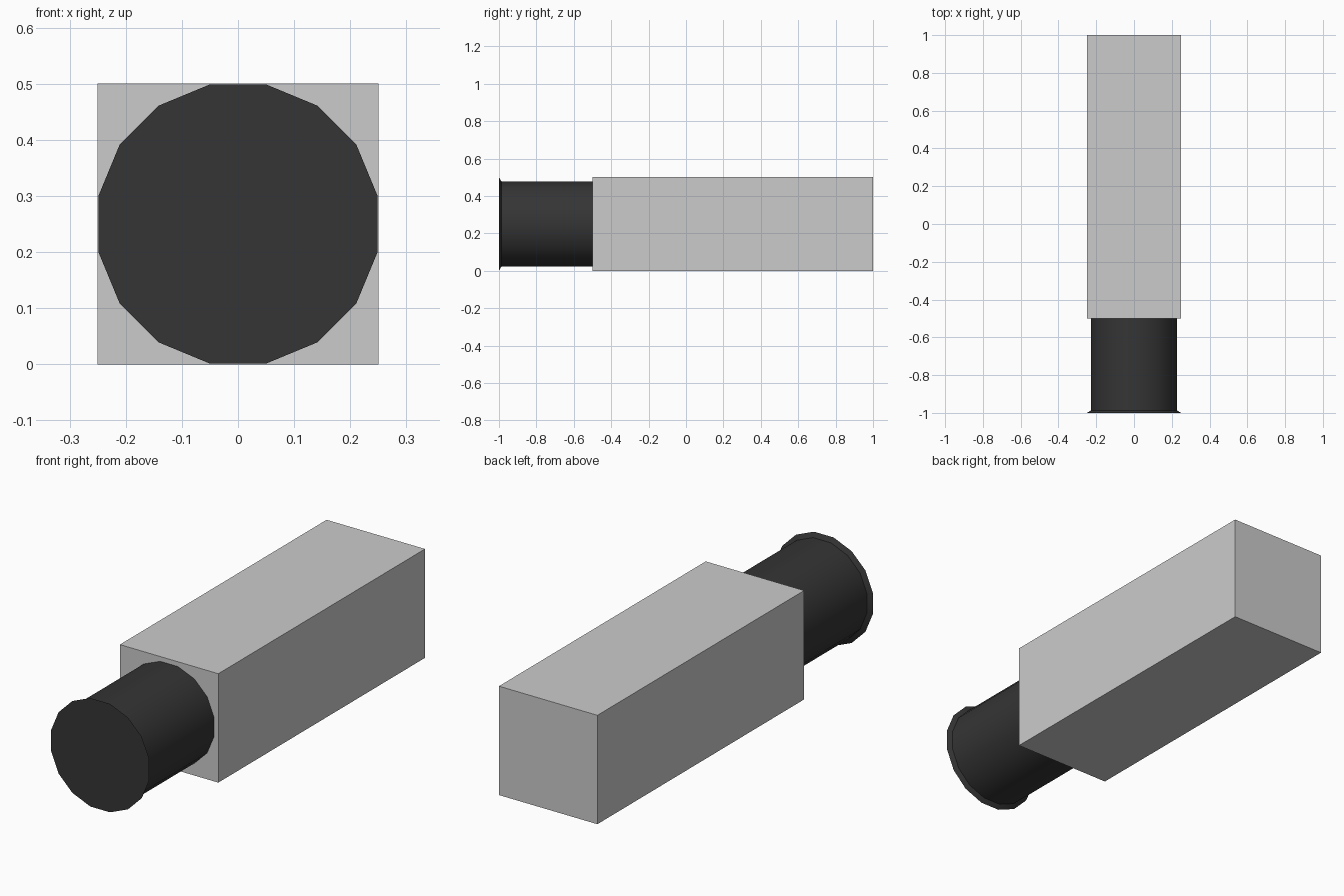
import bpy, bmesh, math

if "Cube" in bpy.data.objects:
    bpy.data.objects.remove(bpy.data.objects["Cube"])

dark = bpy.data.materials.new("dark_grey")
dark.diffuse_color = (0.035, 0.035, 0.035, 1)
dark.use_nodes = True
dark.node_tree.nodes["Principled BSDF"].inputs["Base Color"].default_value = dark.diffuse_color


def make_object(name, bm):
    bmesh.ops.recalc_face_normals(bm, faces=bm.faces)
    mesh = bpy.data.meshes.new(name)
    bm.to_mesh(mesh)
    bm.free()
    obj = bpy.data.objects.new(name, mesh)
    bpy.context.collection.objects.link(obj)
    return obj


# Square body
bm = bmesh.new()
bmesh.ops.create_cube(bm, size=1)
for v in bm.verts:
    v.co = (v.co.x * 0.5, v.co.y * 1.5 + 0.25, v.co.z * 0.5 + 0.25)
make_object("body", bm)

# Sixteen-sided lens barrel with a thin flared rim: (y, flat-to-centre radius)
SIDES = 16
profile = [(-0.5, 0.228), (-0.987, 0.228), (-1.0, 0.249)]
bm = bmesh.new()
rings = []
for y, apothem in profile:
    r = apothem / math.cos(math.pi / SIDES)
    angles = [(i + 0.5) * math.tau / SIDES for i in range(SIDES)]
    rings.append([bm.verts.new((r * math.cos(a), y, 0.25 + r * math.sin(a)))
                  for a in angles])
for a, b in zip(rings, rings[1:]):
    for i in range(SIDES):
        j = (i + 1) % SIDES
        bm.faces.new((a[i], a[j], b[j], b[i]))
bm.faces.new(rings[0])
bm.faces.new(rings[-1])
barrel = make_object("lens_barrel", bm)
barrel.data.materials.append(dark)

# Smooth sides, crisp rim
bpy.context.view_layer.objects.active = barrel
barrel.select_set(True)
bpy.ops.object.shade_smooth_by_angle(angle=math.radians(30))
